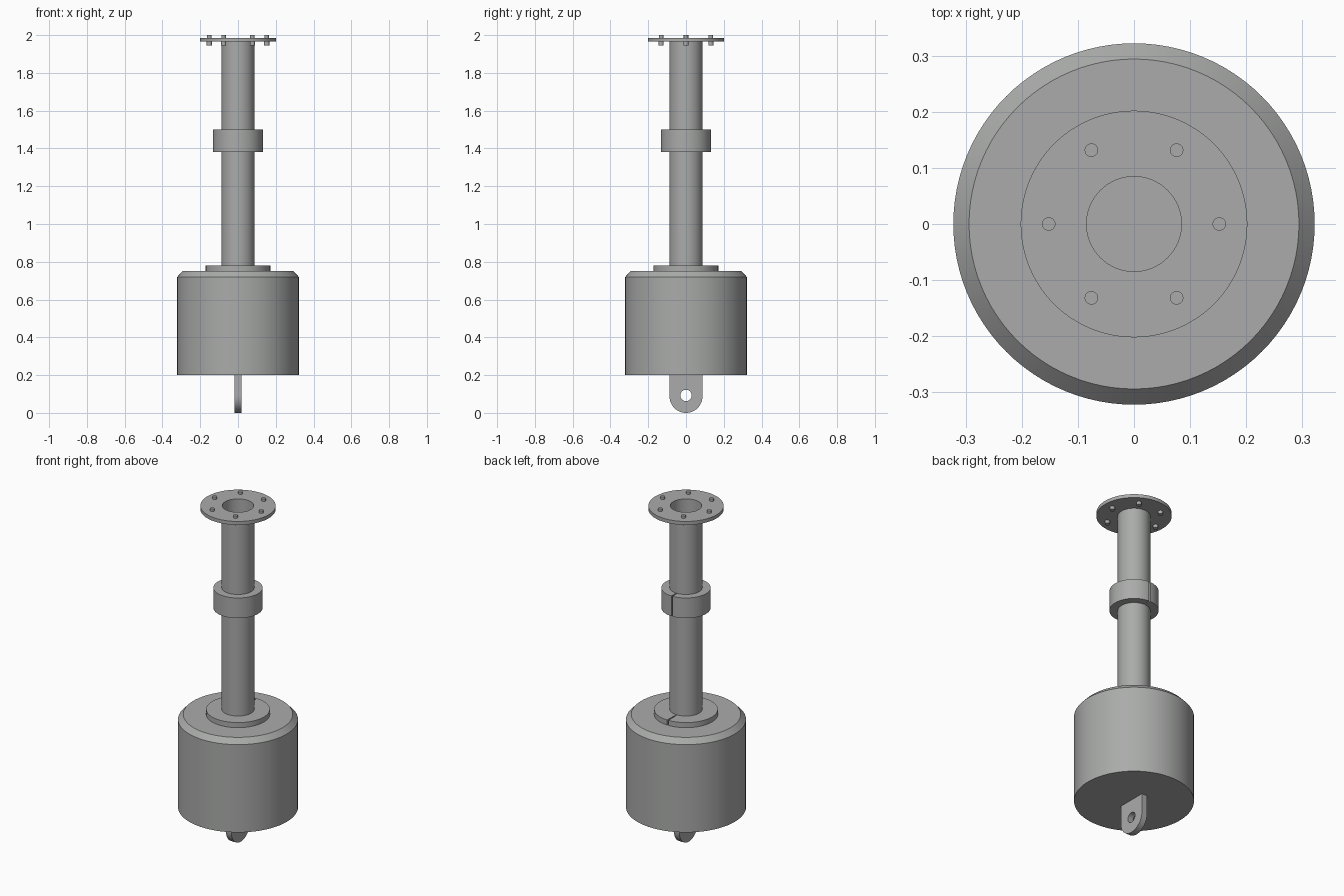
import bpy, bmesh, math
from math import cos, sin, pi

if "Cube" in bpy.data.objects:
    bpy.data.objects.remove(bpy.data.objects["Cube"])

grey = bpy.data.materials.new("mid_grey")
grey.diffuse_color = (0.40, 0.41, 0.40, 1)
grey.use_nodes = True
grey.node_tree.nodes["Principled BSDF"].inputs["Base Color"].default_value = grey.diffuse_color


def finish(name, bm):
    bmesh.ops.remove_doubles(bm, verts=bm.verts, dist=1e-6)
    bmesh.ops.recalc_face_normals(bm, faces=bm.faces)
    me = bpy.data.meshes.new(name)
    bm.to_mesh(me)
    bm.free()
    me.materials.append(grey)
    ob = bpy.data.objects.new(name, me)
    bpy.context.collection.objects.link(ob)
    bpy.ops.object.select_all(action='DESELECT')
    ob.select_set(True)
    bpy.context.view_layer.objects.active = ob
    bpy.ops.object.shade_smooth_by_angle(angle=math.radians(30))
    return ob


def lathe(name, profile, seg=96, closed=True, gap=0.0, centre=(0, 0)):
    """Spin (radius, z) points; gap is the half angle of a slit facing +y."""
    bm = bmesh.new()
    n = len(profile)
    steps = seg + 1 if gap else seg
    rings = []
    for i in range(steps):
        a = pi / 2 + gap + (2 * pi - 2 * gap) * i / seg
        rings.append([bm.verts.new((centre[0] + r * cos(a), centre[1] + r * sin(a), z))
                      for r, z in profile])
    for i in range(seg):
        p, q = rings[i], rings[(i + 1) % steps]
        for k in range(n if closed else n - 1):
            m = (k + 1) % n
            bm.faces.new((p[k], q[k], q[m], p[m]))
    if gap:
        bm.faces.new(rings[0])
        bm.faces.new(rings[-1])
    elif not closed:
        bm.faces.new([r[0] for r in rings])
        bm.faces.new([r[-1] for r in rings])
    return finish(name, bm)


def box_profile(r0, r1, z0, z1):
    return [(r0, z0), (r1, z0), (r1, z1), (r0, z1)]


# Float body with chamfered top edge
lathe("float_body", [(0.322, 0.2), (0.322, 0.72), (0.294, 0.75)], closed=False)

# Hollow mast tube
lathe("mast_tube", box_profile(0.0845, 0.0875, 0.75, 1.966))

# Split clamp collars with a narrow slit at the back
lathe("lower_collar", box_profile(0.0875, 0.171, 0.75, 0.78), gap=0.025)
lathe("middle_collar", box_profile(0.0875, 0.132, 1.38, 1.5), gap=0.03)

# Top mounting flange and its ring of six bolts
lathe("top_flange", box_profile(0.0845, 0.202, 1.965, 1.986))
for i in range(6):
    a = i * pi / 3
    lathe(f"flange_bolt_{i + 1}",
          [(0.0135, 1.946), (0.0135, 1.966), (0.0120, 1.966), (0.0120, 2.0)],
          seg=24, closed=False, centre=(0.152 * cos(a), 0.152 * sin(a)))

# Mooring lug: rounded plate with an eye hole
R, T, H, HZ, N = 0.0875, 0.018, 0.03, 0.0925, 48
bm = bmesh.new()
loops = []
for x in (-T, T):
    outer, inner = [], []
    for i in range(N):
        a = 2 * pi * i / N
        c, s = cos(a), sin(a)
        if s <= 1e-9:
            outer.append((x, R * c, 0.0875 + R * s))
        else:
            # upper half follows a square-topped outline
            k = min(R / max(abs(c), 1e-9), 0.1135 / s)
            outer.append((x, k * c, 0.0875 + k * s))
        inner.append((x, H * c, HZ + H * s))
    # snap the nearest points onto the square top corners
    for sign in (-1, 1):
        j = min(range(N), key=lambda i: (outer[i][1] - sign * R) ** 2 + (outer[i][2] - 0.201) ** 2)
        outer[j] = (x, sign * R, 0.201)
    loops.append(([bm.verts.new(p) for p in outer], [bm.verts.new(p) for p in inner]))
(o0, i0), (o1, i1) = loops
for k in range(N):
    m = (k + 1) % N
    for a, b in ((o0, i0), (i0, i1), (i1, o1), (o1, o0)):
        bm.faces.new((a[k], a[m], b[m], b[k]))
finish("mooring_lug", bm)
